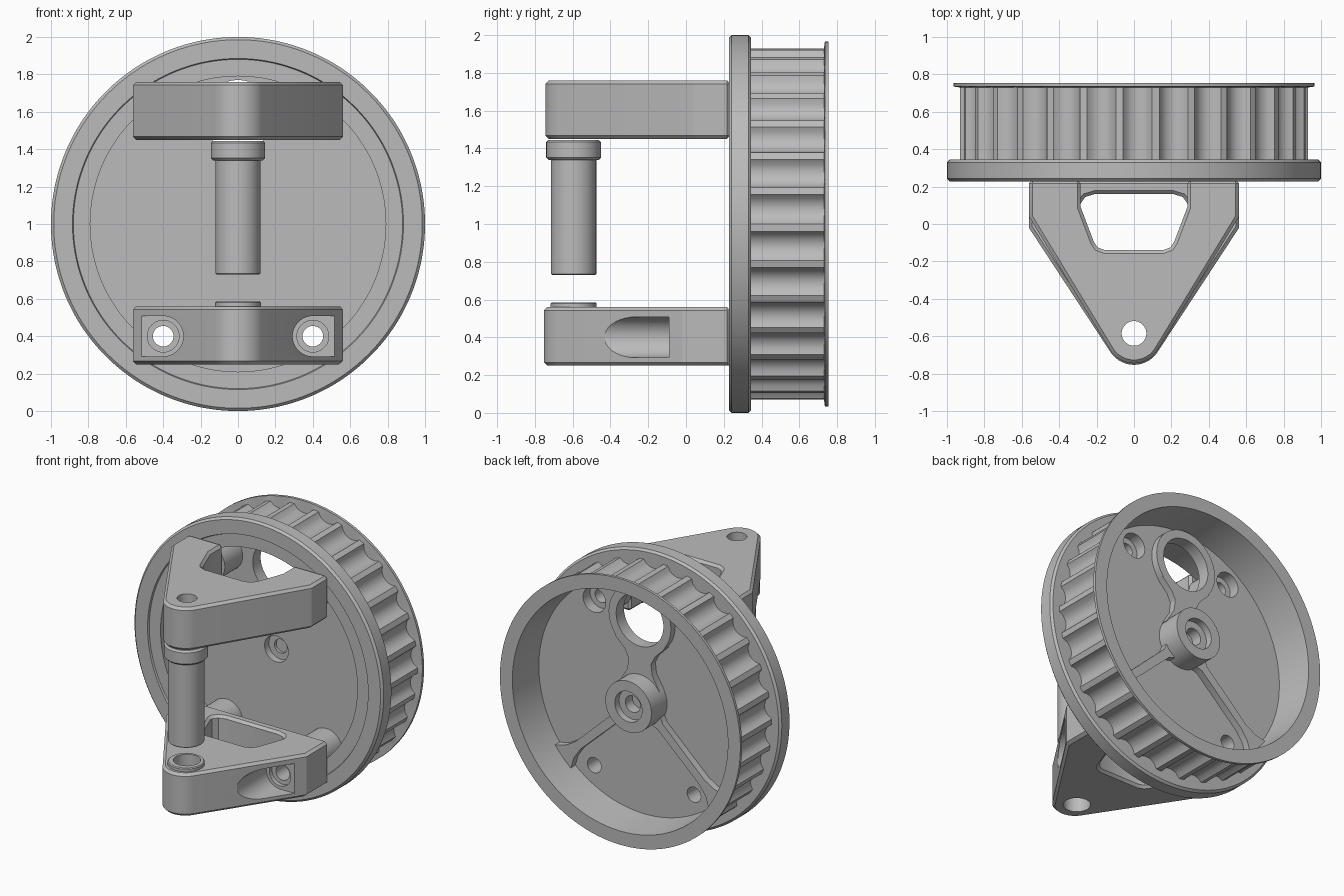
import bpy, bmesh, math
from math import sin, cos, pi, radians

if "Cube" in bpy.data.objects:
    bpy.data.objects.remove(bpy.data.objects["Cube"], do_unlink=True)

grey = bpy.data.materials.new("machined_grey")
grey.use_nodes = True
COLOUR = (0.5, 0.5, 0.5, 1)
grey.diffuse_color = COLOUR
for node in grey.node_tree.nodes:
    if node.type == 'BSDF_PRINCIPLED':
        node.inputs["Base Color"].default_value = COLOUR


def finish(name, bm):
    bmesh.ops.recalc_face_normals(bm, faces=bm.faces)
    mesh = bpy.data.meshes.new(name)
    bm.to_mesh(mesh)
    bm.free()
    mesh.materials.append(grey)
    ob = bpy.data.objects.new(name, mesh)
    bpy.context.scene.collection.objects.link(ob)
    return ob


def activate(ob):
    bpy.ops.object.select_all(action='DESELECT')
    ob.select_set(True)
    bpy.context.view_layer.objects.active = ob


def prism(name, pts, lo, hi, axis):
    """Extrude a flat outline along the z or y axis."""
    bm = bmesh.new()
    place = (lambda u, v, w: (u, v, w)) if axis == 'Z' else (lambda u, v, w: (u, w, v))
    ends = [[bm.verts.new(place(u, v, w)) for u, v in pts] for w in (lo, hi)]
    n = len(pts)
    for ring in ends:
        bm.faces.new(ring)
    for i in range(n):
        j = (i + 1) % n
        bm.faces.new((ends[0][i], ends[0][j], ends[1][j], ends[1][i]))
    return finish(name, bm)


def rod(name, u, v, r, lo, hi, axis, n=40):
    pts = [(u + r * cos(2 * pi * i / n), v + r * sin(2 * pi * i / n)) for i in range(n)]
    return prism(name, pts, lo, hi, axis)


def boolean(ob, tool, op='DIFFERENCE'):
    activate(ob)
    mod = ob.modifiers.new("cut", 'BOOLEAN')
    mod.operation, mod.solver, mod.object = op, 'EXACT', tool
    bpy.ops.object.modifier_apply(modifier=mod.name)
    bpy.data.objects.remove(tool, do_unlink=True)


def bevel(ob, width):
    activate(ob)
    mod = ob.modifiers.new("bevel", 'BEVEL')
    mod.width, mod.segments = width, 1
    mod.limit_method, mod.angle_limit = 'ANGLE', radians(50)
    bpy.ops.object.modifier_apply(modifier=mod.name)


def smooth(ob):
    activate(ob)
    bpy.ops.object.shade_smooth_by_angle(angle=radians(30))


# Toothed wheel: one turned section whose tooth stations follow the grooves
TEETH, STEPS = 30, 10
COUNT = TEETH * STEPS


def tooth_radius(i):
    t = (i % STEPS) / STEPS
    return 0.93 - (0.05 * sin(pi * t / 0.8) ** 0.6 if 0 < t < 0.8 else 0)


section = [(0.79, 0.44), (0.79, 0.24), (0.88, 0.24), (0.885, 0.227), (0.985, 0.227),
           (1, 0.242), (1, 0.33), (0.985, 0.345),
           (None, 0.345), (None, 0.73), (0.965, 0.735), (0.965, 0.755),
           (0.865, 0.755), (0.845, 0.48)]
bm = bmesh.new()
rings = []
for r, y in section:
    ring = []
    for i in range(COUNT):
        a = 2 * pi * i / COUNT
        rad = r or tooth_radius(i)
        ring.append(bm.verts.new((rad * cos(a), y, 1 + rad * sin(a))))
    rings.append(ring)
for p, q in zip(rings, rings[1:]):
    for i in range(COUNT):
        j = (i + 1) % COUNT
        bm.faces.new((p[i], p[j], q[j], q[i]))
bm.faces.new(rings[0])
bm.faces.new(rings[-1])
wheel = finish("toothed_wheel", bm)


# Ribs, hub and bosses on the wheel web
def rib(angle, profile):
    pts = profile + [(t, -w) for t, w in reversed(profile)]
    c, s = cos(angle), sin(angle)
    return prism("rib", [(t * c - w * s, 1 + t * s + w * c) for t, w in pts], 0.46, 0.53, 'Y')


long_rib = [(0.1, 0.09), (0.22, 0.032), (0.68, 0.03), (0.77, 0.05), (0.855, 0.1)]
short_rib = [(0.1, 0.16), (0.2, 0.1), (0.28, 0.09), (0.34, 0.12), (0.42, 0.2)]
additions = [rib(radians(-43), long_rib), rib(radians(223), long_rib), rib(pi / 2, short_rib),
             rod("hub", 0, 1, 0.185, 0.46, 0.66, 'Y'),
             rod("window_boss", 0, 1.58, 0.25, 0.46, 0.53, 'Y')]
for x in (-0.4, 0.4):
    for z in (0.4, 1.6):
        additions.append(rod("arm_boss", x, z, 0.13, 0.235, 0.46, 'Y'))
for tool in additions:
    boolean(wheel, tool, 'UNION')

holes = [(0, 1.58, 0.19, 0.1, 0.9),
         (0, 1, 0.11, 0.61, 0.9), (0, 1, 0.06, 0.53, 0.9),
         (0, 1, 0.095, 0.3, 0.49), (0, 1, 0.05, 0.3, 0.51)]
for x in (-0.4, 0.4):
    holes += [(x, 1.6, 0.05, 0.1, 0.9), (x, 1.6, 0.09, 0.4, 0.9), (x, 0.4, 0.055, 0.1, 0.9)]
for x, z, r, lo, hi in holes:
    boolean(wheel, rod("hole", x, z, r, lo, hi, 'Y'))
smooth(wheel)


# Triangular arms
def arm(name, z0, z1, corner_y, tip_y, window, bore):
    tip = [(0.15 * cos(radians(a)), tip_y + 0.15 * sin(radians(a))) for a in range(-146, -33, 8)]
    pts = [(-0.562, 0.235), (-0.562, corner_y)] + tip + [(0.562, corner_y), (0.562, 0.235)]
    ob = prism(name, pts, z0, z1, 'Z')
    outline = window + [(-x, y) for x, y in reversed(window)]
    boolean(ob, prism("window", outline, z0 - 0.1, z1 + 0.1, 'Z'))
    bevel(ob, 0.018)
    boolean(ob, rod("bore", 0, -0.585, bore, z0 - 0.1, z1 + 0.1, 'Z'))
    return ob


foot = [(-0.285, 0.09), (-0.215, -0.095), (-0.195, -0.125), (-0.155, -0.14)]
upper_arm = arm("upper_arm", 1.45, 1.76, 0.04, -0.595, [(-0.285, 0.4)] + foot, 0.066)
lower_arm = arm("lower_arm", 0.25, 0.56, -0.02, -0.603,
                [(-0.21, 0.16), (-0.26, 0.145), (-0.285, 0.11)] + foot, 0.09)

# Screw pockets in the lower arm, open to the outside
for side in (-1, 1):
    arc = [(0.4 + 0.108 * cos(radians(a)), 0.4 + 0.108 * sin(radians(a))) for a in range(90, 271, 10)]
    slot = [(side * x, z) for x, z in arc + [(0.9, 0.292), (0.9, 0.508)]]
    boolean(lower_arm, prism("pocket", slot, -0.9, -0.09, 'Y'))
    boolean(lower_arm, rod("counterbore", side * 0.4, 0.4, 0.085, -0.2, -0.06, 'Y'))
    boolean(lower_arm, rod("screw_hole", side * 0.4, 0.4, 0.055, -0.2, 0.4, 'Y'))
smooth(upper_arm)
smooth(lower_arm)


# Hollow pin and lower bushing
def sleeve(name, sections, bore):
    ob = rod(name, 0, -0.595, *sections[0], 'Z', 48)
    bevel(ob, 0.006)
    for sec in sections[1:]:
        collar = rod("collar", 0, -0.595, *sec, 'Z', 48)
        bevel(collar, 0.012)
        boolean(ob, collar, 'UNION')
    boolean(ob, rod("bore", 0, -0.585, bore, 0, 2, 'Z'))
    smooth(ob)


sleeve("pin", [(0.12, 0.73, 1.4), (0.145, 1.34, 1.445)], 0.066)
sleeve("lower_bushing", [(0.122, 0.5, 0.585)], 0.09)
